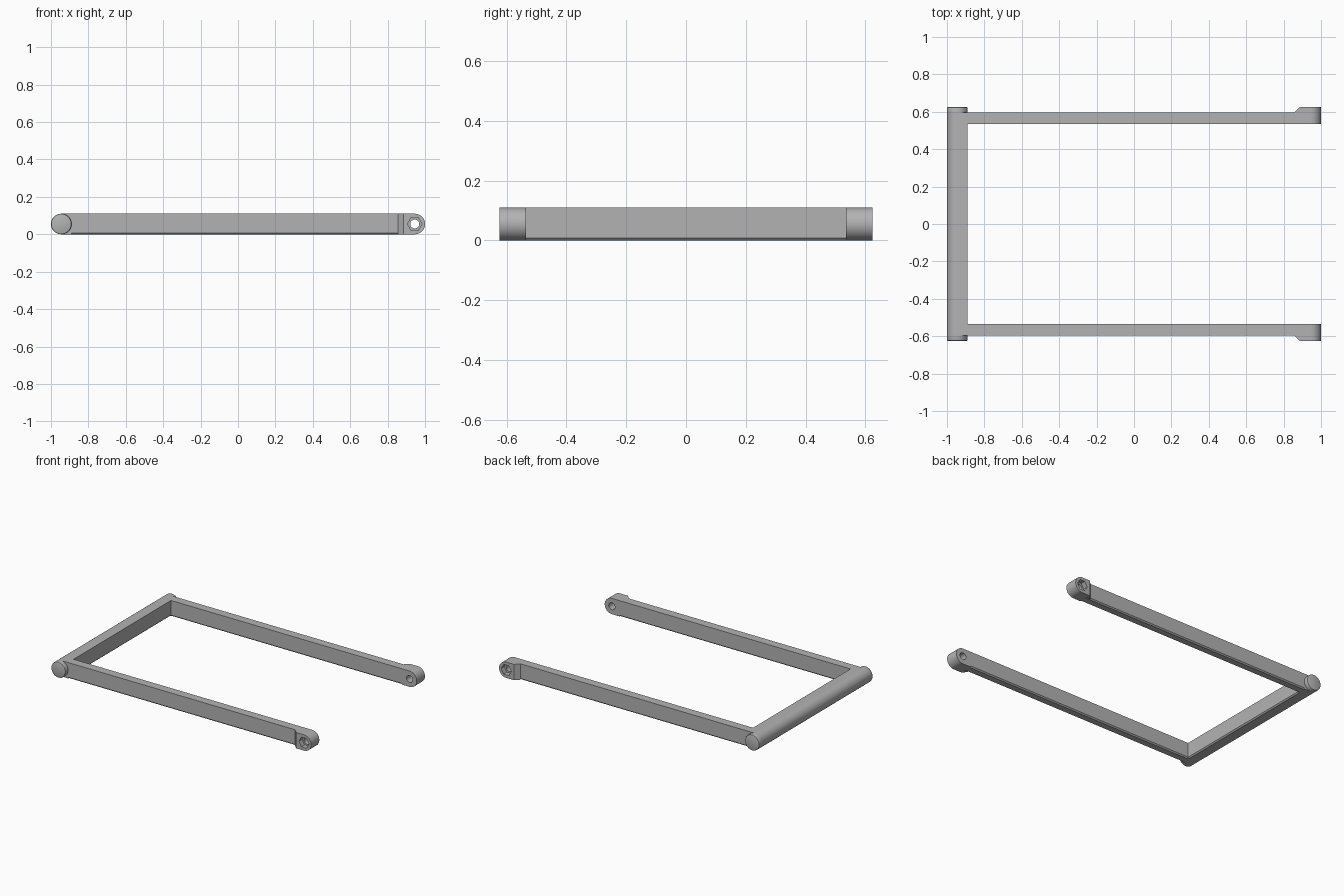
import bpy
import bmesh
from math import pi, sin, cos
from mathutils import Vector

cube = bpy.data.objects.get("Cube")
if cube:
    bpy.data.objects.remove(cube, do_unlink=True)

R = 0.055            # half the frame height
END = 1 - R          # axis distance of the rounded ends
INNER, OUTER, TIP = 0.535, 0.595, 0.625
CH = 0.008           # chamfer along the underside

grey = bpy.data.materials.new("grey metal")
grey.use_nodes = True
colour = (0.45, 0.45, 0.45, 1)
grey.diffuse_color = colour
grey.node_tree.nodes["Principled BSDF"].inputs["Base Color"].default_value = colour


def prism(name, points, push):
    """Extrude a closed loop of 3D points along the push vector."""
    bm = bmesh.new()
    face = bm.faces.new([bm.verts.new(p) for p in points])
    new = bmesh.ops.extrude_face_region(bm, geom=[face])["geom"]
    bmesh.ops.translate(bm, vec=Vector(push),
                        verts=[v for v in new if isinstance(v, bmesh.types.BMVert)])
    bmesh.ops.recalc_face_normals(bm, faces=bm.faces)
    mesh = bpy.data.meshes.new(name)
    bm.to_mesh(mesh)
    bm.free()
    obj = bpy.data.objects.new(name, mesh)
    bpy.context.collection.objects.link(obj)
    mesh.materials.append(grey)
    return obj


def circle(x, y, radius, count):
    return [(x + radius * cos(2 * pi * i / count), y, R + radius * sin(2 * pi * i / count))
            for i in range(count)]


def rounded_end(side, square_x, y, chamfer=0):
    """Half-round outline towards side, squared off at square_x."""
    arc = [(side * (END + R * cos(a)), y, R + R * sin(a))
           for a in (-pi / 2 + pi * i / 32 for i in range(33))]
    top = [(square_x, y, 2 * R)]
    if chamfer:
        return arc + top + [(square_x, y, chamfer), (square_x + side * chamfer, y, 0)]
    return arc + top + [(square_x, y, 0)]


def activate(obj):
    bpy.ops.object.select_all(action='DESELECT')
    obj.select_set(True)
    bpy.context.view_layer.objects.active = obj


def smooth(obj):
    activate(obj)
    bpy.ops.object.shade_smooth_by_angle(angle=pi / 6)


def cut(obj, cutter):
    activate(obj)
    mod = obj.modifiers.new("cut", 'BOOLEAN')
    mod.operation = 'DIFFERENCE'
    mod.solver = 'EXACT'
    mod.object = cutter
    bpy.ops.object.modifier_apply(modifier=mod.name)
    bpy.data.objects.remove(cutter, do_unlink=True)


# Crossbar, round outside and flat inside
bar_x = -END + R
smooth(prism("crossbar", rounded_end(-1, bar_x, -INNER, CH), (0, 2 * INNER, 0)))

for s, side in ((-1, "right"), (1, "left")):
    # Corner joining crossbar and arm
    smooth(prism(side + "_corner", rounded_end(-1, bar_x, s * INNER), (0, s * (OUTER - INNER), 0)))

    # Round end cap with a bevelled rim
    cap = prism(side + "_end_cap", circle(-END, s * OUTER, R, 64), (0, s * (TIP - OUTER), 0))
    bm = bmesh.new()
    bm.from_mesh(cap.data)
    rim = [e for e in bm.edges if all(abs(v.co.y) > TIP - 0.001 for v in e.verts)]
    bmesh.ops.bevel(bm, geom=rim, offset=0.006, segments=2, profile=0.5, affect='EDGES')
    bm.to_mesh(cap.data)
    bm.free()
    smooth(cap)

    # Long arm, chamfered underneath
    section = [(INNER, 2 * R), (OUTER, 2 * R), (OUTER, CH), (OUTER - CH, 0),
               (INNER + CH, 0), (INNER, CH)]
    tab_x = 0.885
    prism(side + "_arm", [(bar_x, s * y, z) for y, z in section], (tab_x - bar_x, 0, 0))

    # Sloped shoulder leading out to the thicker tab
    prism(side + "_shoulder",
          [(0.855, s * OUTER, 0), (tab_x, s * TIP, 0), (tab_x, s * OUTER, 0)], (0, 0, 2 * R))

    # Rounded tab with through hole and hexagonal nut pocket
    tab = prism(side + "_tab", rounded_end(1, tab_x, s * INNER), (0, s * (TIP - INNER), 0))
    cut(tab, prism("hole_cutter", circle(END, s * (INNER - 0.05), 0.024, 32), (0, s * 0.2, 0)))
    cut(tab, prism("pocket_cutter", circle(END, s * (TIP - 0.035), 0.039, 6), (0, s * 0.1, 0)))
    smooth(tab)
